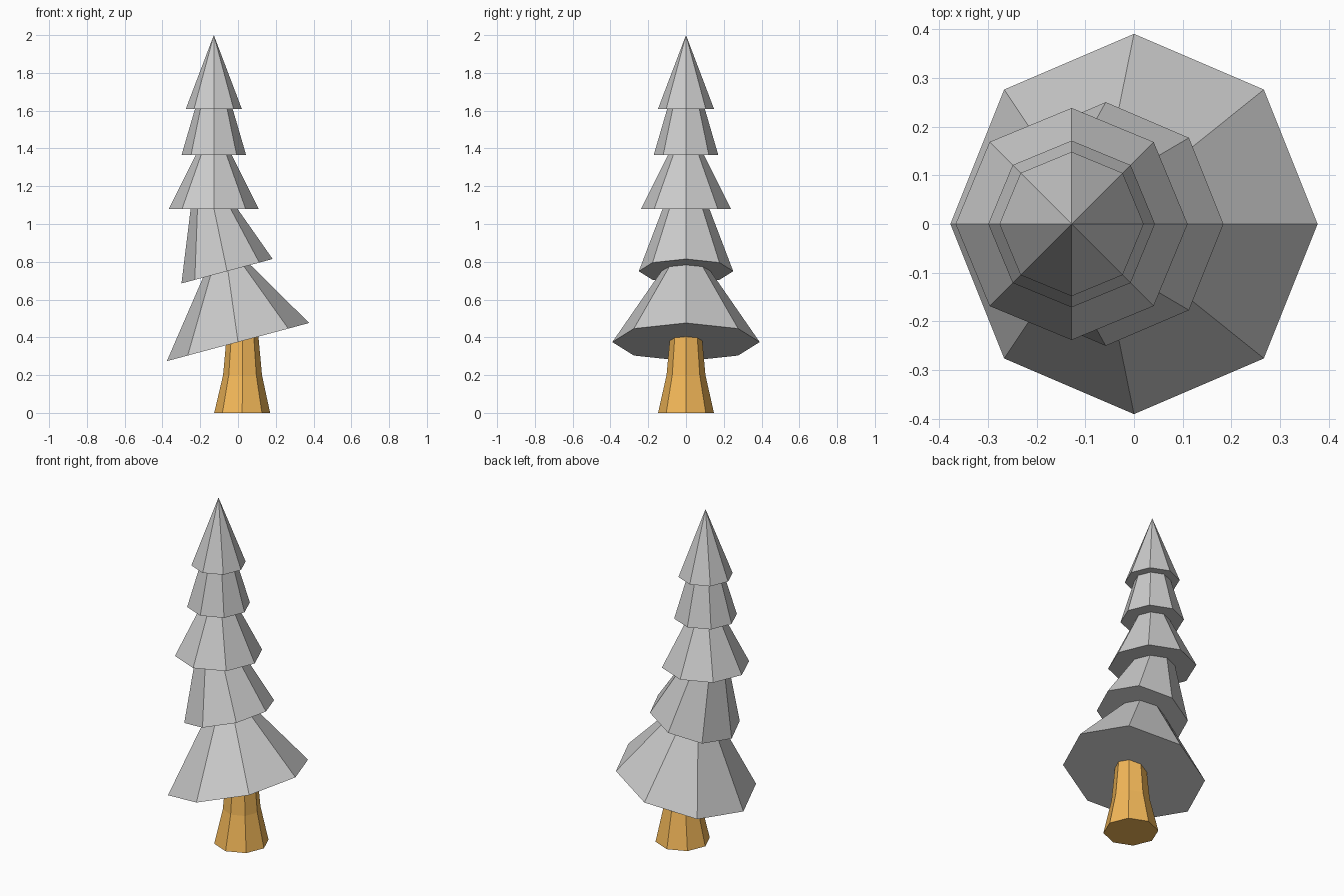
import bpy
import bmesh
from math import cos, sin, radians, pi

if "Cube" in bpy.data.objects:
    bpy.data.objects.remove(bpy.data.objects["Cube"])

SIDES = 8


def loft(name, rings):
    """Closed octagonal loft. Each ring: (centre x, centre z, radius, tilt in degrees)."""
    bm = bmesh.new()
    loops = []
    for cx, cz, r, tilt in rings:
        t = radians(tilt)
        loop = []
        for i in range(SIDES if r else 1):
            a = 2 * pi * i / SIDES
            u, v = r * cos(a), r * sin(a)
            loop.append(bm.verts.new((cx + u * cos(t), v, cz + u * sin(t))))
        loops.append(loop)
    for lo, hi in zip(loops, loops[1:]):
        for i in range(SIDES):
            j = (i + 1) % SIDES
            if len(hi) == 1:
                bm.faces.new((lo[i], lo[j], hi[0]))
            else:
                bm.faces.new((lo[i], lo[j], hi[j], hi[i]))
    bm.faces.new(loops[0][::-1])
    if len(loops[-1]) > 1:
        bm.faces.new(loops[-1])
    bmesh.ops.recalc_face_normals(bm, faces=bm.faces)
    mesh = bpy.data.meshes.new(name)
    bm.to_mesh(mesh)
    bm.free()
    obj = bpy.data.objects.new(name, mesh)
    bpy.context.collection.objects.link(obj)
    return obj


# Flared trunk, running up into the lowest tier
trunk = loft("trunk", [(0.022, 0, 0.148, 0), (0.024, 0.2, 0.103, 0), (0.024, 0.45, 0.08, 0)])
wood = bpy.data.materials.new("wood")
wood.diffuse_color = (0.9, 0.48, 0.1, 1)
wood.use_nodes = True
wood.node_tree.nodes["Principled BSDF"].inputs["Base Color"].default_value = wood.diffuse_color
trunk.data.materials.append(wood)

# Foliage tiers from bottom to top; the two lowest lean over
X = -0.128
tiers = [
    [(0, 0.375, 0.39, 15), (-0.055, 0.765, 0.12, 10)],
    [(-0.058, 0.75, 0.25, 15), (X, 1.085, 0.122, 0)],
    [(X, 1.08, 0.238, 0), (X, 1.37, 0.093, 0)],
    [(X, 1.365, 0.171, 0), (X, 1.615, 0.098, 0)],
    [(X, 1.61, 0.148, 0), (X, 2.0, 0, 0)],
]
for n, rings in enumerate(tiers, 1):
    loft(f"foliage_tier_{n}", rings)
